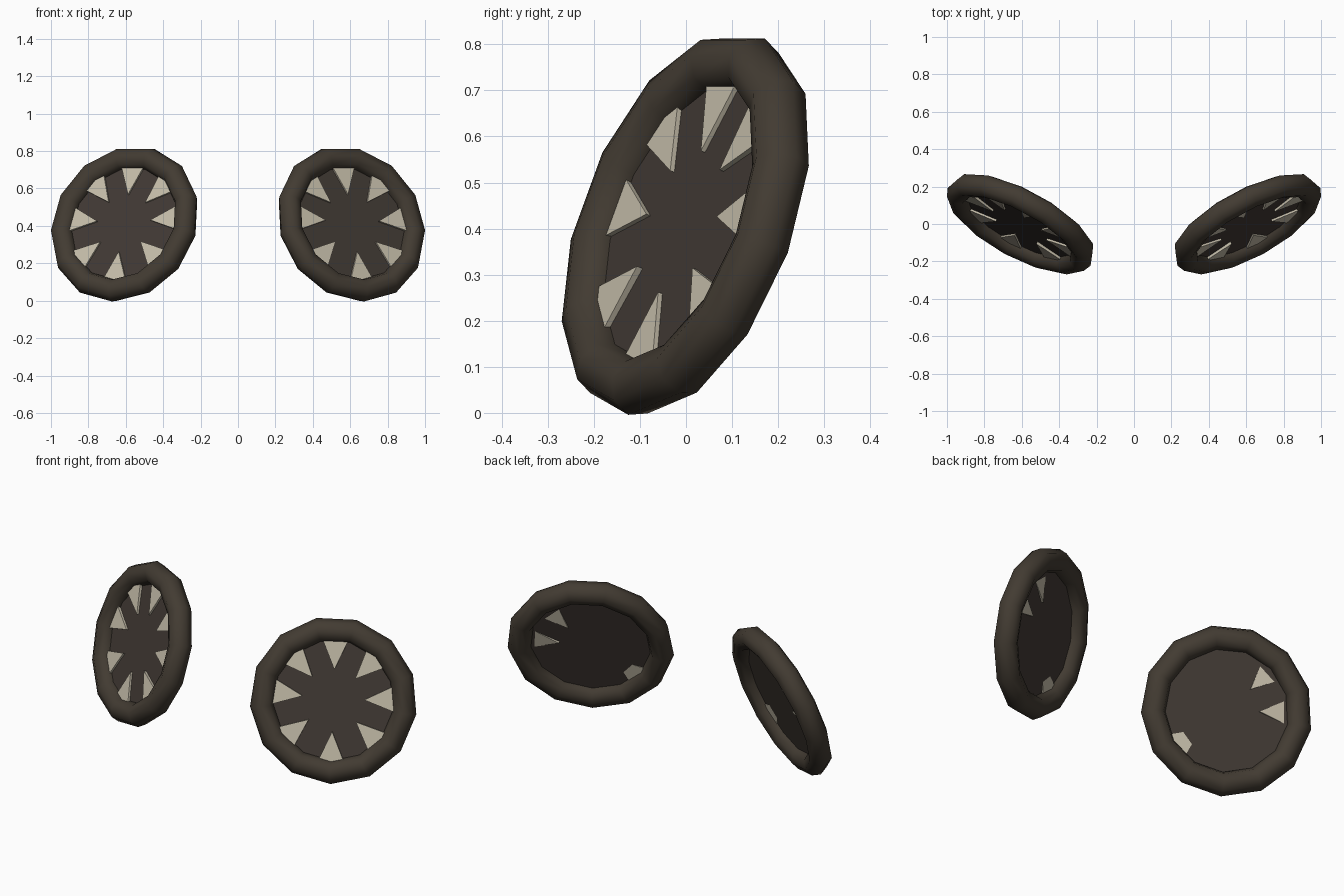
import bpy, bmesh, math
from mathutils import Matrix, Vector

if "Cube" in bpy.data.objects:
    bpy.data.objects.remove(bpy.data.objects["Cube"])

RING_R, TUBE_R = 0.375, 0.063


def material(name, rgb):
    m = bpy.data.materials.new(name)
    m.diffuse_color = (*rgb, 1)
    m.use_nodes = True
    m.node_tree.nodes["Principled BSDF"].inputs["Base Color"].default_value = m.diffuse_color
    return m


ring_mat = material("dark brown rim", (0.055, 0.044, 0.032))
disc_mat = material("dark brown membrane", (0.052, 0.041, 0.034))
tooth_mat = material("bone", (0.56, 0.51, 0.40))

# Tilted frame of the right-hand mouth: u sideways, v up, n out of the face
n = Vector((0.45, -0.83, 0.325)).normalized()
u = Vector((0, 0, 1)).cross(n).normalized()
v = n.cross(u)
FRAME = Matrix((u, v, n)).transposed().to_4x4()
FRAME.translation = Vector((0.606, 0, 0.41))


def add_part(name, bm, mat, smooth=False):
    """Place a part in the tilted frame and mirror it to the other side."""
    bm.transform(FRAME)
    bmesh.ops.recalc_face_normals(bm, faces=bm.faces)
    me = bpy.data.meshes.new(name)
    for f in bm.faces:
        f.smooth = smooth
    bm.to_mesh(me)
    bm.free()
    me.materials.append(mat)
    ob = bpy.data.objects.new(name, me)
    bpy.context.collection.objects.link(ob)
    ob.modifiers.new("mirror", 'MIRROR').use_mirror_merge = False
    return ob


# Thick rim: 13-sided ring with a round tube, one corner at the bottom
bm = bmesh.new()
SIDES, TUBE = 13, 8
loops = []
for i in range(SIDES):
    a = -math.pi / 2 + 2 * math.pi * i / SIDES
    loop = []
    for j in range(TUBE):
        b = 2 * math.pi * j / TUBE
        r = RING_R + TUBE_R * math.cos(b)
        loop.append(bm.verts.new((r * math.cos(a), r * math.sin(a), TUBE_R * math.sin(b))))
    loops.append(loop)
for i in range(SIDES):
    p, q = loops[i], loops[(i + 1) % SIDES]
    for j in range(TUBE):
        k = (j + 1) % TUBE
        bm.faces.new((p[j], q[j], q[k], p[k]))
add_part("rim", bm, ring_mat, smooth=True)

# Thin membrane closing the ring
bm = bmesh.new()
bmesh.ops.create_cone(bm, cap_ends=True, segments=26, radius1=0.365, radius2=0.365, depth=0.012)
add_part("membrane", bm, disc_mat)

# Flat triangular teeth pointing inward: (angle, tip lift, base lift)
teeth = [(4, -0.016, 0.004), (47, -0.014, 0.004), (90, 0, 0), (134, 0, 0),
         (174, 0, 0), (220, 0.004, -0.012), (270, 0, 0), (319, 0, 0)]
bm = bmesh.new()
for deg, tip, base in teeth:
    rot = Matrix.Rotation(math.radians(deg), 4, 'Z')
    lo, hi = [], []
    for r, t, lift in ((0.162, 0, tip), (0.36, 0.086, base), (0.36, -0.086, base)):
        lo.append(bm.verts.new(rot @ Vector((r, t, lift - 0.003))))
        hi.append(bm.verts.new(rot @ Vector((r, t, max(lift, 0) + 0.017))))
    bm.faces.new(lo[::-1])
    bm.faces.new(hi)
    for i in range(3):
        k = (i + 1) % 3
        bm.faces.new((lo[i], lo[k], hi[k], hi[i]))
add_part("teeth", bm, tooth_mat)
